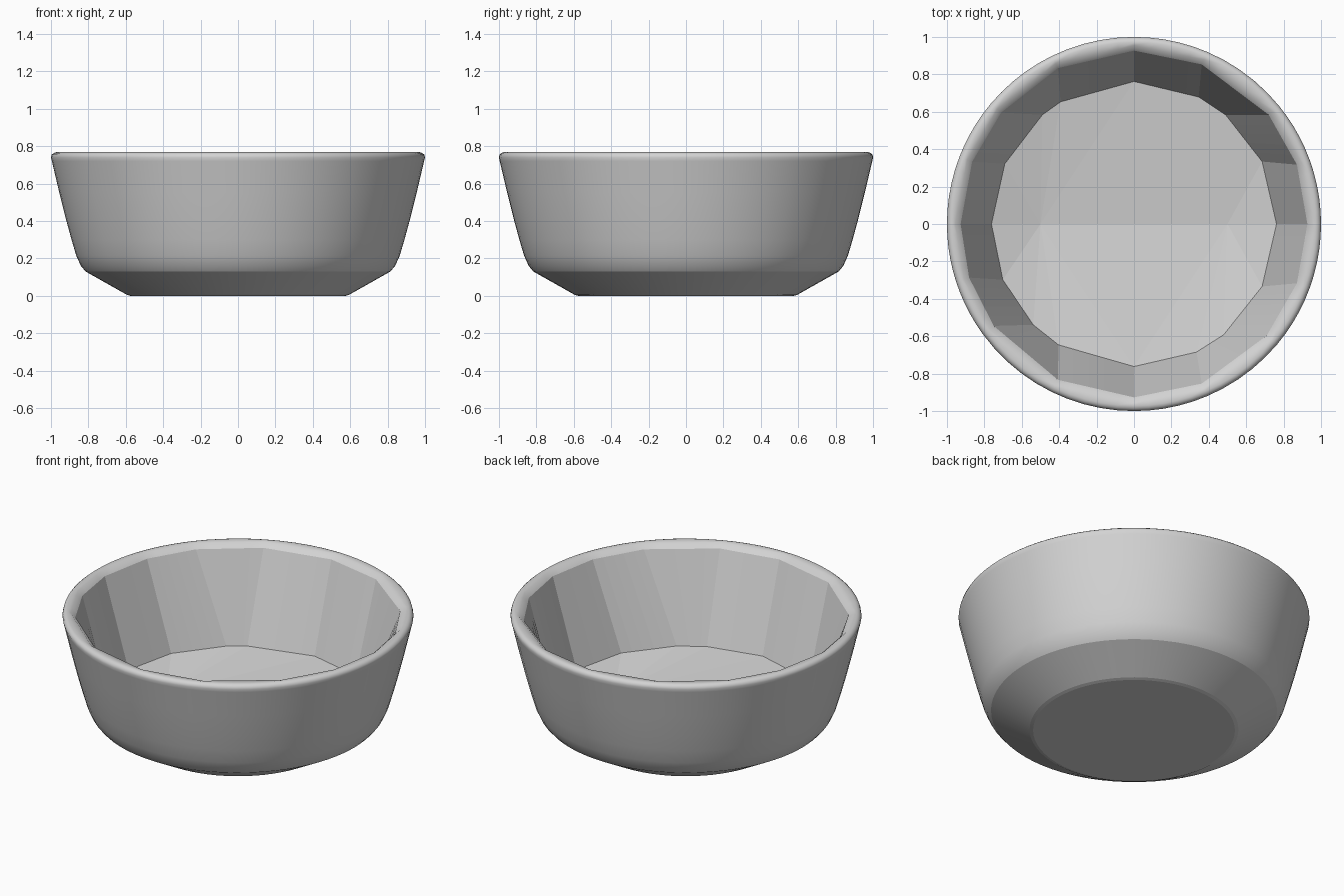
import bpy
import bmesh
from math import sin, cos, radians
from mathutils import Vector

cube = bpy.data.objects.get("Cube")
if cube:
    bpy.data.objects.remove(cube)

grey = bpy.data.materials.new("plain_grey")
grey.use_nodes = True
colour = (0.65, 0.65, 0.65, 1)
grey.diffuse_color = colour
grey.node_tree.nodes["Principled BSDF"].inputs["Base Color"].default_value = colour

# Outside profile (radius, height), from the foot up to the rounded rim
PROFILE = [(0.575, 0), (0.595, 0.006), (0.815, 0.13), (0.84, 0.16), (0.865, 0.215),
           (0.89, 0.30), (0.92, 0.41), (0.955, 0.55), (0.995, 0.72), (1.0, 0.74),
           (0.996, 0.755), (0.985, 0.764), (0.972, 0.768)]

# Hand-cut corner angles of the faceted inside, at its lip and at its floor
LIP = [0, 20, 39, 67, 90, 116, 140, 159, 180, 198, 216, 244, 270, 293, 320, 340, 360]
FLOOR = [0, 26, 50, 63, 90, 121, 130, 155, 180, 203, 225, 238, 270, 296, 309, 334, 360]
STEPS = 5


def polar(radius, degrees, z):
    a = radians(degrees)
    return Vector((radius * cos(a), radius * sin(a), z))


bm = bmesh.new()


def round_ring(radius, z):
    """Circle whose columns line up with the inside facets."""
    return [bm.verts.new(polar(radius, a + (b - a) * k / STEPS, z))
            for a, b in zip(LIP, LIP[1:]) for k in range(STEPS)]


def facet_ring(radius, z, angles):
    """Straight-sided ring with corners at the given angles."""
    return [bm.verts.new(polar(radius, a, z).lerp(polar(radius, b, z), k / STEPS))
            for a, b in zip(angles, angles[1:]) for k in range(STEPS)]


def skin(lower, upper, smooth):
    n = len(lower)
    for i in range(n):
        j = (i + 1) % n
        f = bm.faces.new((lower[i], lower[j], upper[j], upper[i]))
        f.smooth = smooth


# Outer wall, then the rim easing from round to faceted
rim = facet_ring(0.955, 0.764, LIP)
lip = facet_ring(0.927, 0.738, LIP)
rings = [round_ring(r, z) for r, z in PROFILE] + [rim, lip]
for lower, upper in zip(rings, rings[1:]):
    skin(lower, upper, True)

# Faceted inside wall
floor = facet_ring(0.762, 0.193, FLOOR)
skin(lip, floor, False)

# Inside floor, dipping to a short crease across the middle
left, right = [bm.verts.new((x, 0, 0.12)) for x in (0.5, -0.5)]
for a, b in zip(floor, floor[1:] + floor[:1]):
    bm.faces.new((a, b, left if a.co.x + b.co.x > 0 else right))
for corner in (FLOOR.index(90), FLOOR.index(270)):
    bm.faces.new((floor[corner * STEPS], left, right))

# Flat underside
bm.faces.new(list(reversed(rings[0])))

# Crisp edges around the foot, the shoulder and the lip
for ring in (rings[0], rings[1], rings[2], lip):
    for i, v in enumerate(ring):
        bm.edges.get((v, ring[(i + 1) % len(ring)])).smooth = False

bmesh.ops.recalc_face_normals(bm, faces=bm.faces)
mesh = bpy.data.meshes.new("bowl")
bm.to_mesh(mesh)
bm.free()
mesh.materials.append(grey)
bowl = bpy.data.objects.new("bowl", mesh)
bpy.context.collection.objects.link(bowl)
